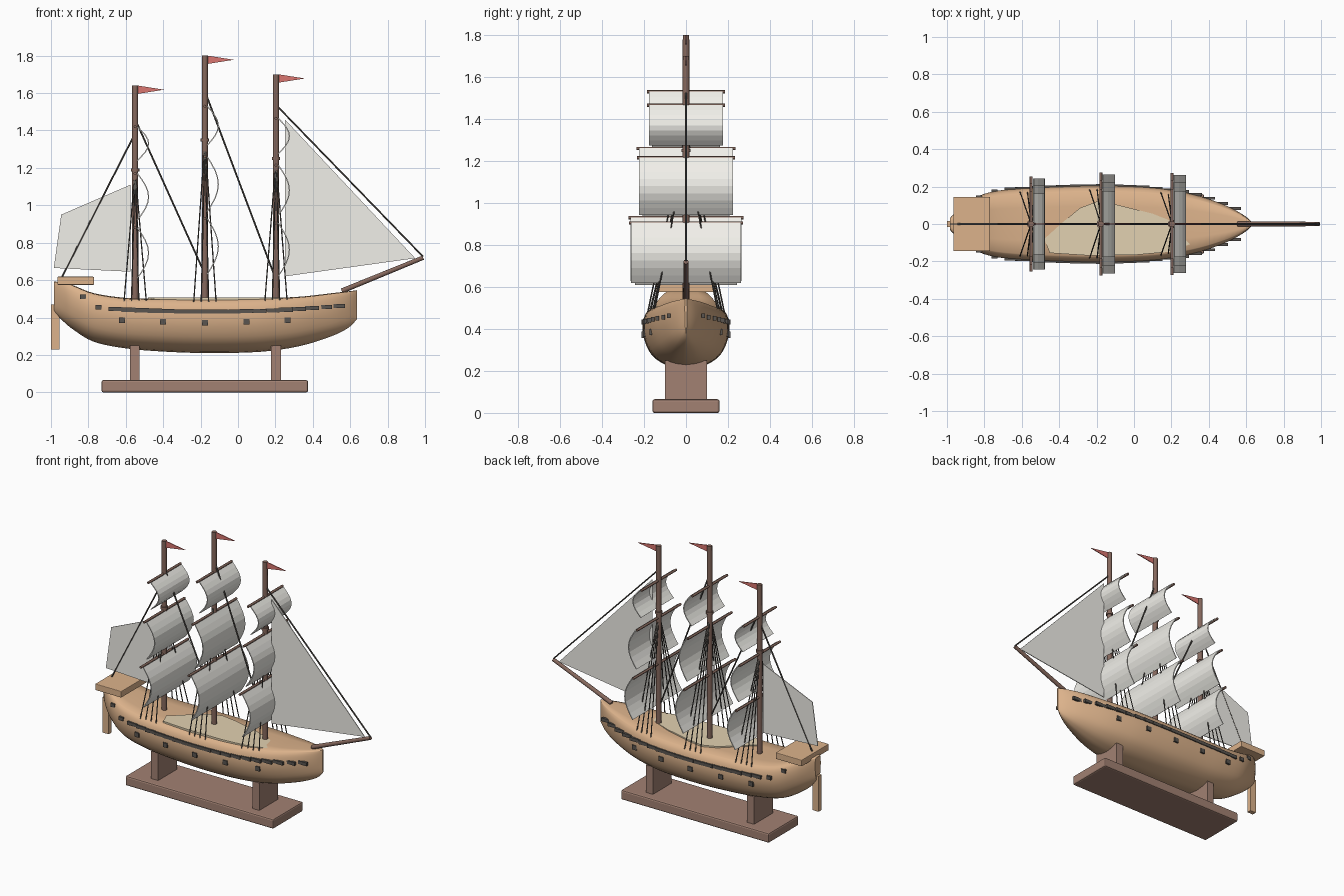
import bpy, bmesh, math
from mathutils import Vector

if "Cube" in bpy.data.objects:
    bpy.data.objects.remove(bpy.data.objects["Cube"])


def mat(name, r, g, b):
    m = bpy.data.materials.new(name)
    m.diffuse_color = (r, g, b, 1)
    m.use_nodes = True
    m.node_tree.nodes["Principled BSDF"].inputs["Base Color"].default_value = m.diffuse_color
    return m


HULL = mat("hull_wood", .72, .45, .26)
DECK = mat("deck_wood", .76, .64, .44)
STAND = mat("stand_wood", .36, .22, .17)
SPAR = mat("spar_wood", .24, .14, .11)
SAIL = mat("sailcloth", .88, .87, .82)
DARK = mat("dark_trim", .10, .09, .08)
RED = mat("red_flag", .70, .18, .16)


def mesh(name, verts, faces, m):
    me = bpy.data.meshes.new(name)
    me.from_pydata(verts, [], faces)
    bm = bmesh.new()
    bm.from_mesh(me)
    bmesh.ops.recalc_face_normals(bm, faces=bm.faces)
    bm.to_mesh(me)
    bm.free()
    me.materials.append(m)
    ob = bpy.data.objects.new(name, me)
    bpy.context.collection.objects.link(ob)
    return ob


def box(name, x0, x1, y0, y1, z0, z1, m, bevel=0):
    v = [(x, y, z) for x in (x0, x1) for y in (y0, y1) for z in (z0, z1)]
    f = [(0, 1, 3, 2), (4, 6, 7, 5), (0, 4, 5, 1), (2, 3, 7, 6), (0, 2, 6, 4), (1, 5, 7, 3)]
    ob = mesh(name, v, f, m)
    if bevel:
        b = ob.modifiers.new("bevel", 'BEVEL')
        b.width, b.segments = bevel, 2
    return ob


def rod(name, a, b, r, m, sides=10, r2=None):
    a, b = Vector(a), Vector(b)
    d = (b - a).normalized()
    u = d.orthogonal().normalized()
    w = d.cross(u)
    v = []
    for p, q in ((a, r), (b, r2 or r)):
        for i in range(sides):
            t = 2 * math.pi * i / sides
            v.append(p + q * (u * math.cos(t) + w * math.sin(t)))
    f = [(i, (i + 1) % sides, sides + (i + 1) % sides, sides + i) for i in range(sides)]
    f += [tuple(range(sides)), tuple(range(sides, 2 * sides))]
    ob = mesh(name, v, f, m)
    for p in ob.data.polygons[:sides]:
        p.use_smooth = sides > 6
    return ob


def sheet(name, pts, thick, m):
    # flat outline in the xz plane, extruded evenly about y = 0
    n = len(pts)
    v = [(x, y, z) for y in (-thick / 2, thick / 2) for x, z in pts]
    f = [tuple(range(n)), tuple(range(n, 2 * n))]
    f += [(i, (i + 1) % n, n + (i + 1) % n, n + i) for i in range(n)]
    return mesh(name, v, f, m)


def spline(pts, steps):
    # Catmull-Rom through tuples of any size
    out = []
    for i in range(len(pts) - 1):
        p0, p1, p2, p3 = pts[max(i - 1, 0)], pts[i], pts[i + 1], pts[min(i + 2, len(pts) - 1)]
        for s in range(steps):
            t = s / steps
            out.append(tuple(.5 * (2 * b + (c - a) * t + (2 * a - 5 * b + 4 * c - d) * t * t
                                   + (3 * b - a - 3 * c + d) * t ** 3)
                             for a, b, c, d in zip(p0, p1, p2, p3)))
    return out + [pts[-1]]


# Hull: stations (x, half width, keel z, sheer z) and one half section
stations = spline([(-.985, .03, .43, .592), (-.94, .08, .385, .588), (-.88, .125, .335, .572),
                   (-.77, .17, .27, .53), (-.6, .192, .235, .505), (-.4, .202, .218, .50),
                   (-.18, .207, .21, .498), (.05, .2, .213, .50), (.2, .183, .225, .505),
                   (.35, .15, .252, .513), (.5, .095, .30, .53), (.59, .045, .345, .54),
                   (.635, .006, .39, .546)], 4)
side = spline([(.83, .985), (.94, .9), (1, .72), (.96, .48), (.78, .22), (.42, .05), (0, 0)], 3)
half = [(0, 1), (.45, .997)] + side
ring = half + [(-u, v) for u, v in half[-2:0:-1]]
n = len(ring)
verts = [(x, u * w, k + v * (s - k)) for x, w, k, s in stations for u, v in ring]
faces = [(i * n + j, i * n + (j + 1) % n, (i + 1) * n + (j + 1) % n, (i + 1) * n + j)
         for i in range(len(stations) - 1) for j in range(n)]
faces += [tuple(range(n)), tuple(range(len(verts) - n, len(verts)))]
hull = mesh("hull", verts, faces, HULL)
for p in hull.data.polygons:
    p.use_smooth = len(p.vertices) == 4


def hull_y(x, z):
    _, w, k, s = min(stations, key=lambda q: abs(q[0] - x))
    v = (z - k) / (s - k)
    return w * min(side, key=lambda q: abs(q[1] - v))[0]


# Deck panel, stern platform and rudder
deck = [(-.48, -.08), (-.38, .01), (-.29, .085), (-.2, .12), (-.1, .105), (.1, .055), (.24, .0),
        (.32, -.1), (.2, -.148), (0, -.166), (-.25, -.168), (-.45, -.155)]
m = len(deck)
mesh("deck", [(x, y, z) for z in (.49, .507) for x, y in deck],
     [tuple(range(m)), tuple(range(m, 2 * m))]
     + [(i, (i + 1) % m, m + (i + 1) % m, m + i) for i in range(m)], DECK)
box("stern_platform", -.965, -.77, -.145, .145, .575, .618, HULL, .004)
box("rudder", -1, -.955, -.015, .015, .23, .47, HULL)

# Wale planks and gun ports on both sides
for s in (-1, 1):
    for i in range(18):
        x = -.655 + i * .07
        z = .432 + .05 * (x + .15) ** 2 + (.02 * (x - .2) if x > .2 else 0)
        y = s * hull_y(x, z)
        box("wale_plank", x - .038, x + .038, y - .008, y + .008, z - .011, z + .011, DARK)
    for x, z in [(-.62, .385), (-.4, .378), (-.177, .373), (.045, .378), (.265, .385),
                 (-.745, .455), (-.83, .51)]:
        y = s * hull_y(x, z)
        h = .015 if z < .4 else .012
        box("gun_port", x - .016, x + .016, y - .008, y + .008, z - h, z + h, DARK)

# Display stand
box("stand_base", -.73, .375, -.16, .16, 0, .065, STAND, .01)
for x in (-.552, .203):
    box("stand_post", x - .026, x + .026, -.1, .1, .06, .25, STAND)

# Masts with yards, square sails, pennants and shrouds: (x, top, width factor, yards)
masts = [(-.55, 1.64, .92, [(.88, .61), (1.17, .92), (1.42, 1.24)]),
         (-.177, 1.80, 1.0, [(.93, .63), (1.26, .965), (1.53, 1.32)]),
         (.203, 1.70, .99, [(.905, .62), (1.215, .945), (1.465, 1.275)])]
for mx, top, k, yards in masts:
    rod("mast", (mx, 0, .45), (mx, 0, top), .018, SPAR, 12, .016)
    collar = top - .45
    rod("mast_collar", (mx, 0, collar - .008), (mx, 0, collar + .008), .023, SPAR, 12)
    for (zt, zb), w in zip(yards, (.265, .225, .177)):
        w *= k
        rod("yard", (mx, -w - .01, zt), (mx, w + .01, zt), .008, SPAR, 8)
        v, f, seg = [], [], 8
        for i in range(seg + 1):
            t = i / seg
            x = mx + .012 + .06 * math.sin(math.pi * t)
            z = zt + (zb - zt) * t
            v += [(x, -w, z), (x, w, z)]
            if i:
                f.append((2 * i - 2, 2 * i - 1, 2 * i + 1, 2 * i))
        sail = mesh("square_sail", v, f, SAIL)
        sol = sail.modifiers.new("solidify", 'SOLIDIFY')
        sol.thickness, sol.offset = .006, 0
    zf = top - .022
    sheet("pennant", [(mx + .015, zf + .022), (mx + .155, zf), (mx + .015, zf - .022)], .005, RED)
    for s in (-1, 1):
        for dx in (-.06, -.02, .02, .06):
            y = s * (hull_y(mx + dx, .47) - .012)
            rod("shroud", (mx, 0, collar), (mx + dx, y, .48), .0035, DARK, 5)

# Bowsprit, jib and spanker sail
rod("bowsprit", (.555, 0, .542), (.99, 0, .72), .014, SPAR, 12, .012)
sheet("jib_sail", [(.25, 1.46), (.947, .717), (.25, .62)], .005, SAIL)
sheet("spanker_sail", [(-.575, 1.11), (-.575, .645), (-.985, .665), (-.945, .95)], .005, SAIL)

# Stays along the centre line
for a, b in [((.2, 1.54), (.99, .725)), ((-.177, 1.61), (.2, .61)),
             ((-.55, 1.46), (-.185, .65)), ((-.55, 1.385), (-.95, .6))]:
    rod("stay", (a[0], 0, a[1]), (b[0], 0, b[1]), .005, DARK, 6)
